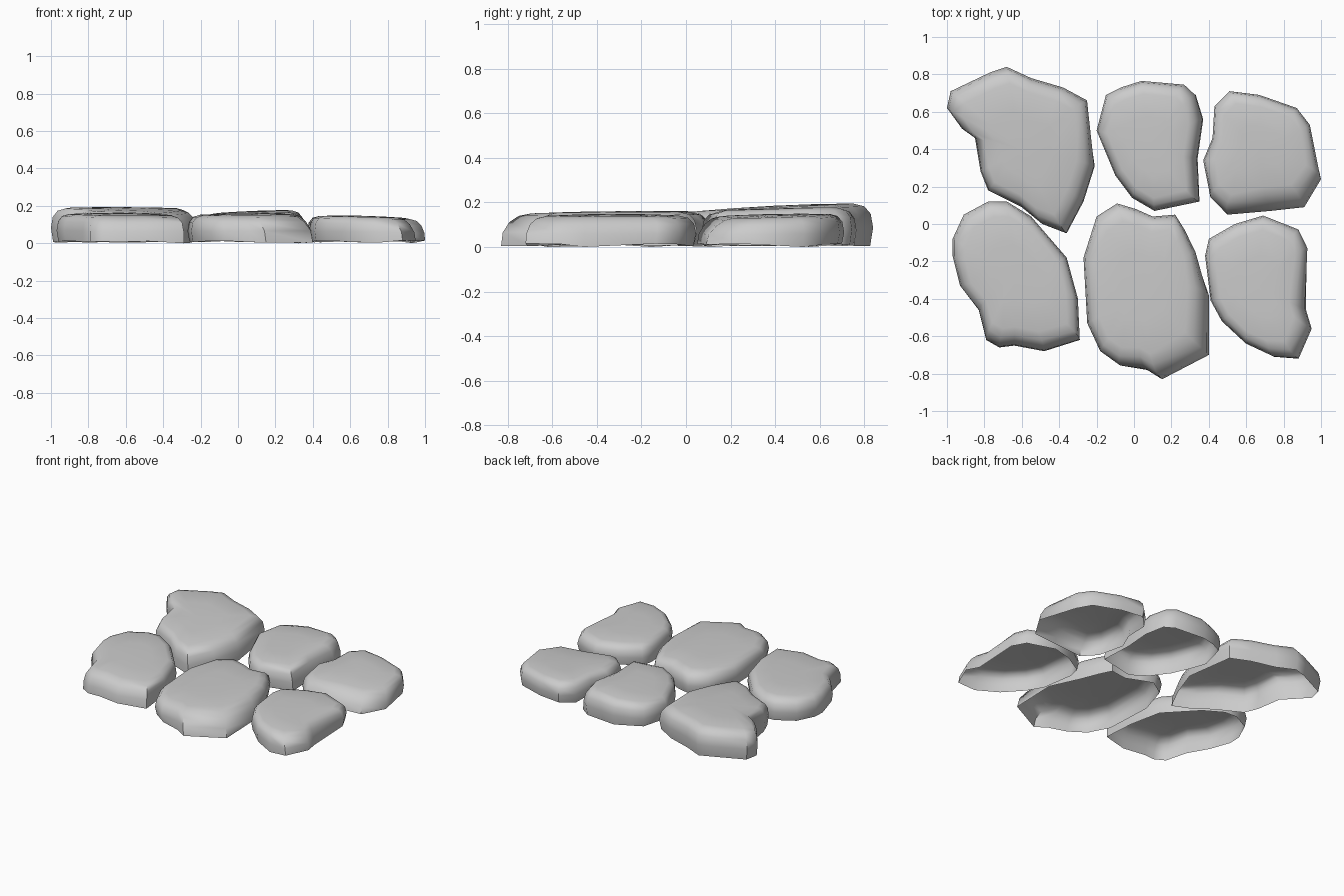
import bpy, bmesh, math, random
from mathutils import Vector

random.seed(4)
default_cube = bpy.data.objects.get("Cube")
if default_cube:
    bpy.data.objects.remove(default_cube, do_unlink=True)

# One grey stone colour
stone_grey = bpy.data.materials.new("stone grey")
stone_grey.use_nodes = True
colour = (0.6, 0.6, 0.6, 1)
stone_grey.diffuse_color = colour
stone_grey.node_tree.nodes["Principled BSDF"].inputs["Base Color"].default_value = colour

# Side and crown profile: (share of the outline radius, share of the height)
PROFILE = [(0.97, 0.06), (1.0, 0.42), (0.975, 0.72), (0.91, 0.89), (0.8, 0.96), (0.45, 0.99)]


def make_stone(name, outline, height, slope=(0, 0), lean=(0, 0)):
    """Loft a hollow slab, open underneath, with a tilted, gently domed top."""
    bm = bmesh.new()
    points = [Vector(p) for p in outline]
    centre = Vector(((min(p.x for p in points) + max(p.x for p in points)) / 2,
                     (min(p.y for p in points) + max(p.y for p in points)) / 2))
    lean, slope = Vector(lean), Vector(slope)

    rings = []
    for radius, level in PROFILE:
        ring = []
        for p in points:
            offset = (p - centre) * radius
            # Leaning stones keep their flared foot and pull the crown back
            flare = max(0, -offset.normalized().dot(lean.normalized())) if lean.length else 0
            flat = centre + offset + lean * flare * max(0, level - 0.3)
            if flare > 0.5 and level < 0.1:
                flat = centre + (p - centre)
            top = height + slope.dot(offset)
            z = top * level
            if level < 0.1:
                z = random.uniform(0.003, 0.016)
            ring.append(bm.verts.new((flat.x, flat.y, z)))
        rings.append(ring)
    rings[0][len(points) // 2].co.z = 0

    # Walls, shoulder and crown
    count = len(points)
    for low, high in zip(rings, rings[1:]):
        for i in range(count):
            j = (i + 1) % count
            bm.faces.new((low[i], low[j], high[j], high[i]))
    apex = bm.verts.new((centre.x, centre.y, height))
    for i in range(count):
        bm.faces.new((rings[-1][i], rings[-1][(i + 1) % count], apex))
    bmesh.ops.recalc_face_normals(bm, faces=bm.faces)
    if apex.normal.z < 0 or sum(f.normal.z for f in apex.link_faces) < 0:
        bmesh.ops.reverse_faces(bm, faces=bm.faces)

    mesh = bpy.data.meshes.new(name)
    bm.to_mesh(mesh)
    bm.free()
    mesh.materials.append(stone_grey)
    stone = bpy.data.objects.new(name, mesh)
    bpy.context.scene.collection.objects.link(stone)
    bpy.ops.object.select_all(action="DESELECT")
    stone.select_set(True)
    bpy.context.view_layer.objects.active = stone
    bpy.ops.object.shade_smooth_by_angle(angle=math.radians(50))


# Back row
make_stone("back_right_stone", [
    (-1, .62), (-.98, .71), (-.77, .81), (-.68, .84), (-.55, .78), (-.38, .73),
    (-.25, .66), (-.21, .31), (-.27, .12), (-.36, -.05), (-.49, 0), (-.6, .09),
    (-.78, .18), (-.82, .28), (-.85, .46), (-.92, .51)],
    height=.185, slope=(0, .05), lean=(-.03, .02))
make_stone("back_middle_stone", [
    (-.2, .5), (-.15, .69), (-.07, .73), (.04, .765), (.27, .745), (.33, .69),
    (.37, .56), (.34, .35), (.35, .12), (.11, .07), (-.01, .14), (-.1, .26), (-.15, .38)],
    height=.17, slope=(.04, .03), lean=(-.04, 0))
make_stone("back_left_stone", [
    (.37, .34), (.42, .46), (.43, .63), (.51, .71), (.67, .69), (.87, .62),
    (.94, .53), (1, .24), (.91, .09), (.73, .07), (.5, .05), (.41, .14)],
    height=.145, slope=(-.03, .02), lean=(-.04, .1))

# Front row
make_stone("front_right_stone", [
    (-.97, -.08), (-.91, .05), (-.78, .12), (-.68, .12), (-.55, .04), (-.36, -.18),
    (-.3, -.4), (-.29, -.62), (-.48, -.68), (-.64, -.65), (-.72, -.66),
    (-.79, -.62), (-.83, -.46), (-.93, -.33), (-.97, -.17)],
    height=.16, slope=(0, .02), lean=(0, .04))
make_stone("front_middle_stone", [
    (-.27, -.18), (-.2, .04), (-.09, .11), (.01, .08), (.1, .04), (.22, .05),
    (.27, -.03), (.33, -.15), (.4, -.38), (.4, -.7), (.15, -.83), (.07, -.78),
    (-.07, -.76), (-.18, -.68), (-.25, -.53)],
    height=.16, slope=(.01, .01), lean=(-.09, .08))
make_stone("front_left_stone", [
    (.38, -.17), (.4, -.08), (.54, 0), (.69, .045), (.88, -.03), (.93, -.13),
    (.92, -.46), (.95, -.56), (.88, -.72), (.75, -.71), (.6, -.64), (.47, -.52), (.41, -.41)],
    height=.147, slope=(-.02, 0), lean=(-.06, .03))
